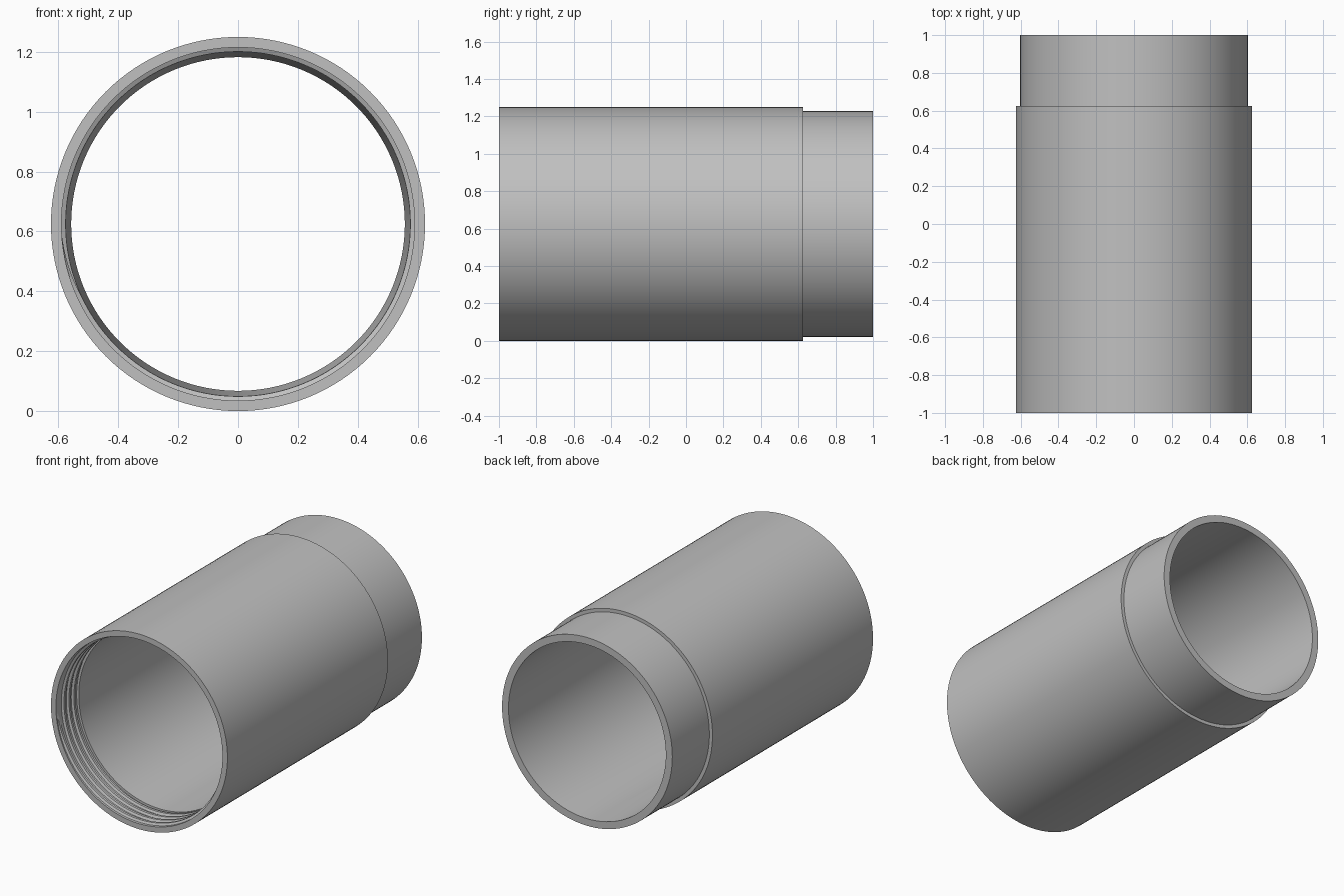
import bpy, bmesh, math

if "Cube" in bpy.data.objects:
    bpy.data.objects.remove(bpy.data.objects["Cube"], do_unlink=True)

SEG = 128
AXIS_Z = 0.625

grey = bpy.data.materials.new("plain grey")
grey.use_nodes = True
colour = (0.53, 0.53, 0.53, 1)
grey.diffuse_color = colour
grey.node_tree.nodes["Principled BSDF"].inputs["Base Color"].default_value = colour


def point(radius, y, angle):
    return (radius * math.cos(angle), y, AXIS_Z + radius * math.sin(angle))


def skin(name, loops, closed, smooth_angle):
    """Bridge successive closed cross-sections into one solid."""
    bm = bmesh.new()
    rows = [[bm.verts.new(p) for p in loop] for loop in loops]
    n = len(rows[0])
    for i in range(len(rows) if closed else len(rows) - 1):
        a, b = rows[i], rows[(i + 1) % len(rows)]
        for j in range(n):
            k = (j + 1) % n
            bm.faces.new((a[j], a[k], b[k], b[j]))
    if not closed:
        bm.faces.new(rows[0])
        bm.faces.new(rows[-1])
    bmesh.ops.recalc_face_normals(bm, faces=bm.faces)
    mesh = bpy.data.meshes.new(name)
    bm.to_mesh(mesh)
    bm.free()
    mesh.materials.append(grey)
    obj = bpy.data.objects.new(name, mesh)
    bpy.context.collection.objects.link(obj)
    bpy.ops.object.select_all(action="DESELECT")
    obj.select_set(True)
    bpy.context.view_layer.objects.active = obj
    bpy.ops.object.shade_smooth_by_angle(angle=math.radians(smooth_angle))
    return obj


# Tube wall: stepped outside, threaded recess at the front, tapered bore
wall = [(0.625, -1), (0.625, 0.625), (0.603, 0.625), (0.603, 1),
        (0.5575, 1), (0.5575, 0.62), (0.575, -0.79), (0.59, -0.79), (0.59, -1)]
skin("tube_body",
     [[point(r, y, math.tau * i / SEG) for r, y in wall] for i in range(SEG)],
     True, 30)

# Internal screw thread: trapezoid ridge swept along a helix, fading at its ends
PITCH, TURNS = 0.05, 3.4
ridge = [(0.594, -0.017), (0.576, -0.008), (0.576, 0.008), (0.594, 0.017)]
steps = int(TURNS * SEG)
loops = []
for i in range(steps + 1):
    angle = math.pi + math.tau * i / SEG
    y = -0.98 + PITCH * i / SEG
    fade = min(1, (i + 1) / 10, (steps - i + 1) / 10)
    loops.append([point(0.594 - (0.594 - r) * fade, y + dy, angle) for r, dy in ridge])
skin("internal_thread", loops, False, 30)
